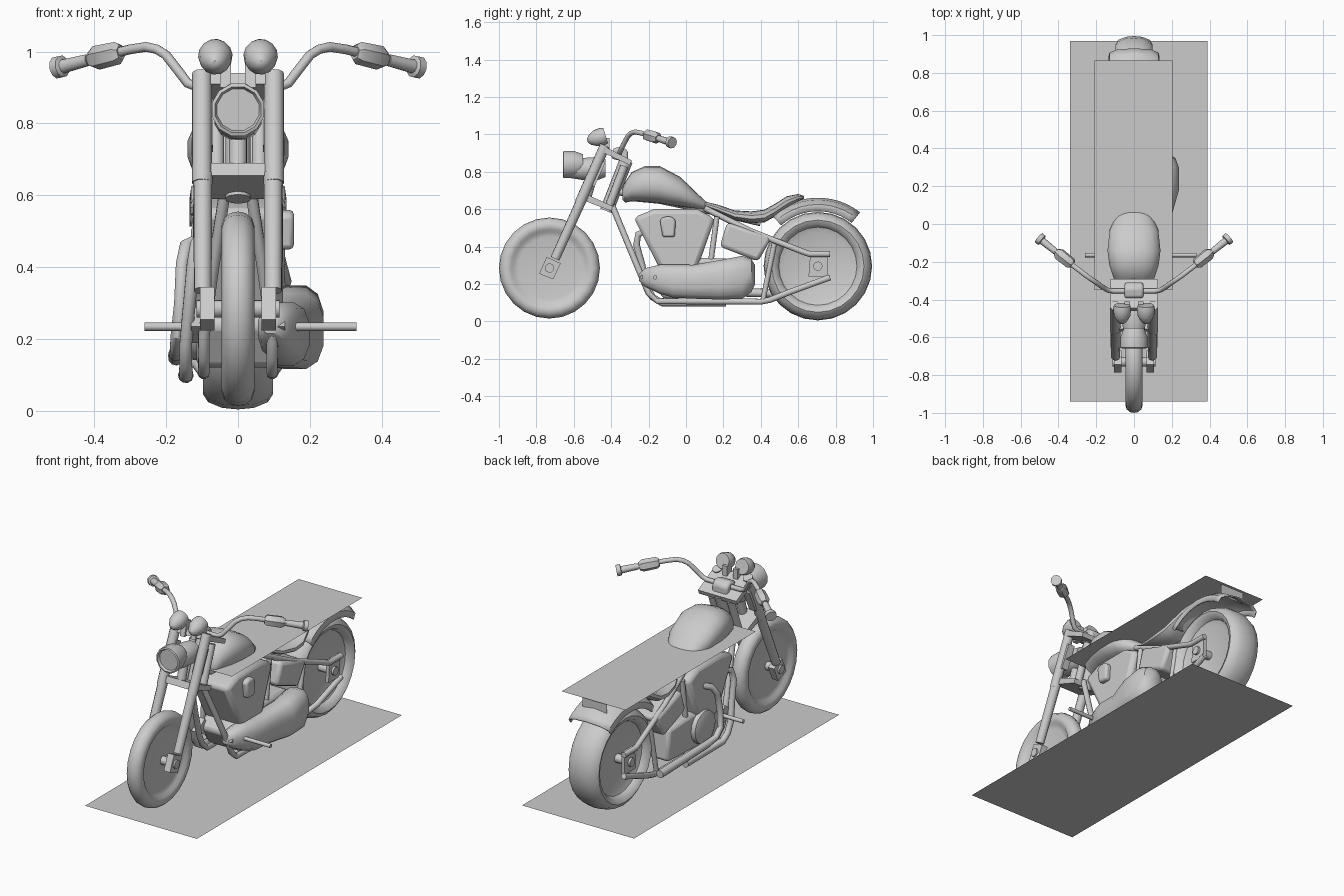
import bpy, bmesh, math
from mathutils import Vector


def finish(name, bm, mirror=False, bevel=0, angle=40):
    bmesh.ops.recalc_face_normals(bm, faces=bm.faces)
    me = bpy.data.meshes.new(name)
    bm.to_mesh(me)
    bm.free()
    ob = bpy.data.objects.new(name, me)
    bpy.context.collection.objects.link(ob)
    bpy.ops.object.select_all(action='DESELECT')
    ob.select_set(True)
    bpy.context.view_layer.objects.active = ob
    bpy.ops.object.shade_smooth_by_angle(angle=math.radians(angle))
    if bevel:
        m = ob.modifiers.new("bevel", 'BEVEL')
        m.width, m.segments = bevel, 2
    if mirror:
        ob.modifiers.new("mirror", 'MIRROR').use_clip = False
    return ob


def skin(name, rings, caps=True, **kw):
    """Skin closed rings of points."""
    bm = bmesh.new()
    vs = [[bm.verts.new(p) for p in r] for r in rings]
    n = len(vs[0])
    for a, b in zip(vs, vs[1:]):
        for i in range(n):
            bm.faces.new((a[i], a[(i + 1) % n], b[(i + 1) % n], b[i]))
    if caps:
        bm.faces.new(vs[0])
        bm.faces.new(vs[-1])
    return finish(name, bm, **kw)


def body(name, secs, n=14, p=1.0, **kw):
    """Loft along y; section = (y, centre x, centre z, half width, half height)."""
    def f(v):
        return math.copysign(abs(v) ** p, v)
    ang = [2 * math.pi * (i + .5) / n for i in range(n)]
    return skin(name, [[(cx + w * f(math.cos(a)), y, cz + h * f(math.sin(a))) for a in ang]
                       for y, cx, cz, w, h in secs], **kw)


def tube(name, pts, r, n=10, **kw):
    """Round tube along points; r is one radius or one per point."""
    pts = [Vector(p) for p in pts]
    rs = r if isinstance(r, (list, tuple)) else [r] * len(pts)
    rings, u = [], None
    for i, p in enumerate(pts):
        t = (pts[min(i + 1, len(pts) - 1)] - pts[max(i - 1, 0)]).normalized()
        u = t.orthogonal() if u is None else u - t * u.dot(t)
        u.normalize()
        v = t.cross(u)
        rings.append([p + (u * math.cos(a) + v * math.sin(a)) * rs[i]
                      for a in (2 * math.pi * k / n for k in range(n))])
    return skin(name, rings, **kw)


def prism(name, yz, x0, x1, **kw):
    """Side-view outline extruded across x."""
    return skin(name, [[(x, y, z) for y, z in yz] for x in (x0, x1)], **kw)


def sheet(name, pts):
    bm = bmesh.new()
    bm.faces.new([bm.verts.new(p) for p in pts])
    finish(name, bm)


def wheel(name, y, z, R, w, n=24):
    """Fat tyre with a slightly dished disc."""
    half = [(.45, .06), (.5, .62), (.62, .72), (.9, .77), (1, .85), (.85, .93), (.45, .985)]
    prof = [(-w * a, R * b) for a, b in half] + [(0, R)] + [(w * a, R * b) for a, b in half[::-1]]
    ang = [2 * math.pi * i / n for i in range(n)]
    skin(name, [[(x, y + r * math.cos(a), z + r * math.sin(a)) for a in ang] for x, r in prof])


# flat shadow sheets
sheet("ground_sheet", [(-.34, -.94, 0), (.39, -.94, 0), (.39, .97, 0), (-.34, .97, 0)])
sheet("middle_sheet", [(-.21, -.35, .682), (.205, -.35, .682), (.205, .865, .682), (-.21, .865, .682)])

# wheels and axles
wheel("front_wheel", -.73, .285, .27, .046)
wheel("rear_wheel", .705, .295, .29, .098)
tube("front_axle", [(-.115, -.73, .285), (.115, -.73, .285)], .025)
tube("rear_axle", [(-.145, .705, .295), (.145, .705, .295)], .025)

# front fork
tube("fork_lower", [(.098, -.7, .335), (.098, -.565, .635), (.098, -.555, .66)], [.025, .027, .029], mirror=True)
tube("fork_upper", [(.1, -.567, .635), (.1, -.433, .94)], .028, mirror=True)
prism("fork_foot", [(-.785, .255), (-.71, .225), (-.67, .31), (-.745, .345)], .065, .105, mirror=True)
prism("lower_yoke", [(-.57, .655), (-.4, .59), (-.39, .615), (-.555, .69)], -.1, .1)
prism("upper_yoke", [(-.46, .91), (-.3, .835), (-.29, .86), (-.445, .94)], -.125, .125)
tube("steering_neck", [(0, -.425, .59), (0, -.32, .86)], .036)
tube("neck_side_tube", [(.06, -.41, .62), (.06, -.33, .83)], .022, mirror=True)
tube("yoke_stem", [(0, -.53, .67), (0, -.5, .77)], .026)
prism("lamp_bracket", [(-.53, .74), (-.49, .72), (-.43, .85), (-.47, .87)], .07, .112, mirror=True)

# headlight
body("headlight_rim", [(-.645, 0, .838, .06, .06), (-.658, 0, .838, .066, .066), (-.655, 0, .838, .075, .075),
                       (-.6, 0, .84, .074, .074), (-.55, 0, .84, .055, .055)], n=12, angle=35)
body("headlight_shell", [(-.62, 0, .81, .045, .045), (-.56, 0, .815, .06, .06),
                         (-.48, 0, .815, .068, .065), (-.43, 0, .82, .055, .05)], n=12)

# gauges
tube("gauge", [(.063, -.527, .965), (.063, -.515, .969), (.063, -.485, .978), (.063, -.45, .988), (.063, -.43, .994)],
     [.01, .026, .044, .048, .043], n=14, mirror=True)
prism("gauge_mount", [(-.47, .9), (-.41, .9), (-.41, .98), (-.45, .98)], .02, .05, mirror=True)

# handlebar, grips and clamps
tube("handlebar", [(0, -.355, .9), (.11, -.355, .9), (.14, -.35, .912), (.165, -.335, .945), (.2, -.31, .99),
                   (.225, -.293, 1.006), (.255, -.272, 1.013), (.3, -.237, 1.006), (.34, -.207, .996),
                   (.49, -.085, .958)], .0135, mirror=True)
tube("control_block", [(.325, -.215, .998), (.335, -.208, .996), (.395, -.16, .982), (.41, -.148, .978)],
     [.022, .032, .034, .022], n=6, mirror=True)
tube("grip", [(.415, -.146, .977), (.485, -.09, .959), (.488, -.087, .959), (.505, -.073, .955)],
     [.017, .02, .031, .031], mirror=True)
prism("bar_clamp", [(-.4, .87), (-.31, .85), (-.31, .91), (-.34, .935), (-.39, .925)], -.05, .05, bevel=.012)

# fuel tank
body("fuel_tank", [(-.34, 0, .68, .055, .03), (-.325, 0, .69, .085, .055), (-.29, 0, .72, .108, .078),
                   (-.22, 0, .733, .132, .097), (-.14, 0, .729, .142, .101), (-.03, 0, .692, .13, .08),
                   (.05, 0, .648, .09, .045), (.11, 0, .618, .03, .02)], n=18, p=.85)

# seat
body("seat", [(.1, 0, .625, .04, .015), (.17, 0, .602, .075, .022), (.26, 0, .567, .115, .026),
              (.35, 0, .556, .135, .032), (.42, 0, .563, .135, .034), (.48, 0, .597, .12, .034),
              (.54, 0, .637, .1, .032), (.6, 0, .662, .085, .019), (.63, 0, .663, .06, .008)], n=14, p=.8)

# rear fender
bm = bmesh.new()
sec = [(-.135, .295), (-.13, .33), (-.09, .355), (0, .366), (.09, .355), (.13, .33), (.135, .295)]
rows = []
for i in range(13):
    a = math.radians(52 + 80 * i / 12)
    rows.append([bm.verts.new((x, .705 + r * math.cos(a), .295 + r * math.sin(a))) for x, r in sec])
for a, b in zip(rows, rows[1:]):
    for j in range(len(sec) - 1):
        bm.faces.new((a[j], a[j + 1], b[j + 1], b[j]))
fender = finish("rear_fender", bm)
fender.modifiers.new("thickness", 'SOLIDIFY').thickness = .008
sheet("rear_plate", [(-.08, .85, .61), (.08, .85, .61), (.08, .85, .68), (-.08, .85, .68)])

# engine
prism("engine_v", [(-.28, .555), (-.17, .6), (.06, .6), (.155, .55), (.06, .28), (-.13, .26)],
      -.125, .125, bevel=.025)
prism("crankcase", [(-.2, .24), (-.13, .32), (.1, .34), (.32, .33), (.33, .14), (-.12, .12)],
      -.115, .11, bevel=.02)
body("primary_cover", [(-.25, .09, .235, .02, .02), (-.22, .1, .235, .045, .05), (-.14, .115, .225, .06, .08),
                       (-.07, .13, .215, .07, .09), (.04, .13, .212, .07, .093), (.18, .16, .222, .08, .108),
                       (.3, .16, .235, .08, .118), (.35, .155, .245, .065, .09), (.37, .15, .25, .03, .05)],
     n=12, p=.75)
tube("left_cover", [(-.1, .02, .24), (-.14, .02, .24), (-.15, .02, .24)], [.1, .095, .07], n=16)
tube("foot_bar", [(-.26, -.165, .235), (.33, -.165, .235)], .0115)
prism("foot_bar_plate", [(-.25, .235), (-.18, .29), (-.13, .22), (-.17, .19)], .09, .13, mirror=True)

# air cleaner
prism("air_cleaner", [(-.14, .545), (-.115, .56), (-.075, .56), (-.055, .54), (-.06, .45), (-.125, .45)],
      .11, .155, bevel=.012)

# oil tank under the seat
prism("oil_tank", [(.22, .53), (.46, .45), (.385, .32), (.18, .4)], -.13, .13, bevel=.02)

# frame
tube("frame_cradle", [(.035, -.395, .62), (.07, -.3, .39), (.095, -.225, .21), (.095, -.2, .15), (.095, -.155, .108),
                      (.095, .4, .105), (.1, .45, .115), (.13, .55, .155), (.133, .77, .235)], .0165, mirror=True)
tube("frame_backbone", [(0, -.38, .7), (0, .1, .6), (0, .4, .53)], .022)
tube("rear_strut", [(.07, .1, .605), (.1, .34, .485), (.13, .63, .37), (.133, .66, .36), (.133, .77, .36)],
     .016, mirror=True)
tube("seat_post", [(.095, .475, .43), (.095, .41, .105)], .014, mirror=True)
tube("engine_post", [(.09, .165, .56), (.09, .13, .3)], .015, mirror=True)
prism("axle_plate", [(.655, .24), (.76, .24), (.76, .37), (.665, .37)], .112, .132, mirror=True)

# exhaust pipes on the left side
tube("exhaust_front", [(-.1, -.2, .49), (-.115, -.255, .465), (-.125, -.265, .41), (-.135, -.235, .3),
                       (-.145, -.21, .19), (-.145, -.18, .13), (-.145, -.13, .1), (-.145, .215, .1)],
     [.018] * 6 + [.02, .022])
tube("exhaust_rear", [(-.1, .02, .48), (-.145, -.03, .46), (-.155, -.07, .41), (-.16, -.09, .3),
                      (-.17, -.08, .21), (-.172, -.03, .168), (-.172, .05, .16), (-.172, .49, .15)],
     [.018] * 6 + [.021, .023])
